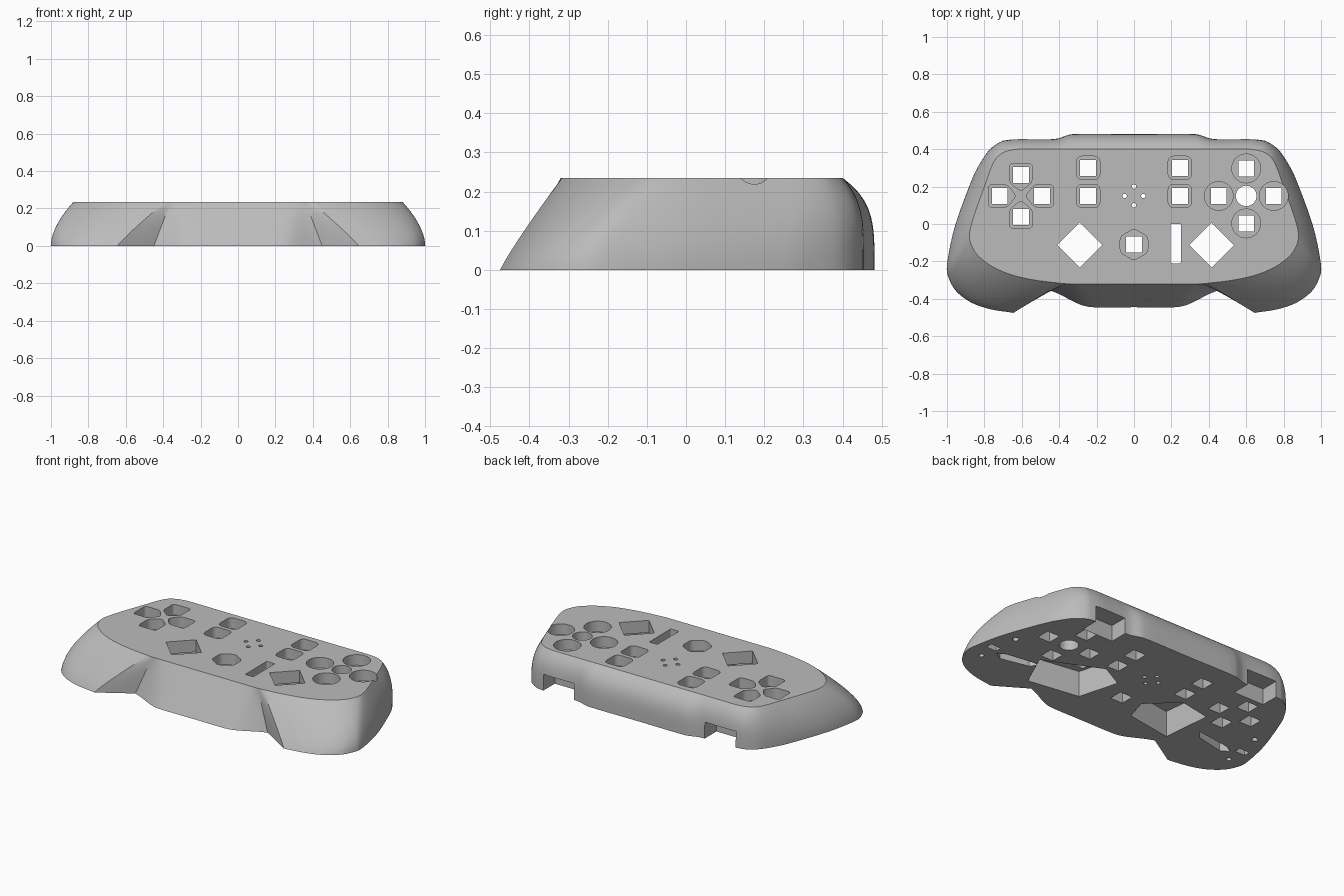
import bpy, bmesh, math
from mathutils import Vector

cube = bpy.data.objects.get("Cube")
if cube:
    bpy.data.objects.remove(cube, do_unlink=True)

HEIGHT = .235
grey = bpy.data.materials.new("shell_grey")
grey.use_nodes = True
colour = (.5, .5, .5, 1)
grey.diffuse_color = colour
grey.node_tree.nodes["Principled BSDF"].inputs["Base Color"].default_value = colour

# Half outline rows: base x, base y, rim x, rim y, wall curvature
belly = [(0, -.445, 0, -.32, 1), (.22, -.445, .24, -.32, 1), (.29, -.43, .3, -.32, 1),
         (.4, -.375, .34, -.32, 1), (.45, -.355, .36, -.32, 1)]
grip_edge = [(.45, -.355, .36, -.32, 1), (.645, -.475, .39, -.317, 1.1)]
side = [(.645, -.475, .39, -.317, 1.1), (.77, -.455, .53, -.3, 1.2),
        (.87, -.42, .66, -.27, 1.3), (.95, -.36, .77, -.22, 1.5),
        (.99, -.29, .85, -.15, 1.7), (1, -.22, .88, -.07, 1.8),
        (.96, -.02, .86, .03, 1.8), (.87, .23, .8, .2, 2),
        (.82, .33, .76, .31, 2.5), (.77, .4, .73, .36, 3), (.7, .445, .68, .39, 4),
        (.62, .455, .62, .4, 4), (.42, .455, .42, .4, 4), (.33, .48, .33, .4, 4),
        (0, .48, 0, .4, 4)]


def spline(rows, steps):
    """Smooth interpolation through every row, holding the end rows."""
    rows = [Vector(r) for r in rows]
    result = []
    for i in range(len(rows) - 1):
        a, b = rows[i], rows[i + 1]
        ta = (b - rows[i - 1]) / 2 if i else (b - a)
        tb = (rows[i + 2] - a) / 2 if i + 2 < len(rows) else (b - a)
        # limit the tangents so uneven spacing does not overshoot
        span = (b - a).length
        ta = ta * min(1, span / max(ta.length, .001))
        tb = tb * min(1, span / max(tb.length, .001))
        for k in range(steps):
            t = k / steps
            s = t * t * (3 - 2 * t)
            result.append(a * (1 - s) + b * s + ta * (t * (1 - t) ** 2) - tb * (t * t * (1 - t)))
    return result


# Shell: rings lofted from the flat base to the flat rim
half = spline(belly, 4) + spline(grip_edge, 4) + spline(side, 5) + [Vector(side[-1])]
bm = bmesh.new()
rings = []
LAYERS = 12
for layer in range(LAYERS + 1):
    h = layer / LAYERS
    points = []
    for bx, by, tx, ty, power in half:
        f = h ** power
        points.append((bx + (tx - bx) * f, by + (ty - by) * f, h * HEIGHT))
    points += [(-x, y, z) for x, y, z in reversed(points[1:-1])]
    rings.append([bm.verts.new(p) for p in points])
for low, high in zip(rings, rings[1:]):
    for i in range(len(low)):
        j = (i + 1) % len(low)
        bm.faces.new((low[i], low[j], high[j], high[i]))
bm.faces.new(rings[0][::-1])
bm.faces.new(rings[-1])
bmesh.ops.recalc_face_normals(bm, faces=bm.faces[:])
mesh = bpy.data.meshes.new("controller_shell")
bm.to_mesh(mesh)
bm.free()
shell = bpy.data.objects.new("controller_shell", mesh)
bpy.context.collection.objects.link(shell)
mesh.materials.append(grey)
bpy.context.view_layer.objects.active = shell
shell.select_set(True)


def cut(points, low, high, rounding=0):
    """Subtract a vertical prism, with optionally rounded corners."""
    b = bmesh.new()
    face = b.faces.new([b.verts.new((x, y, low)) for x, y in points])
    moved = bmesh.ops.extrude_face_region(b, geom=[face])["geom"]
    bmesh.ops.translate(b, vec=(0, 0, high - low),
                        verts=[v for v in moved if isinstance(v, bmesh.types.BMVert)])
    if rounding:
        upright = [e for e in b.edges if abs(e.verts[0].co.z - e.verts[1].co.z) > .001]
        bmesh.ops.bevel(b, geom=upright, offset=rounding, segments=4, profile=.5, affect="EDGES")
    bmesh.ops.recalc_face_normals(b, faces=b.faces[:])
    data = bpy.data.meshes.new("cutter")
    b.to_mesh(data)
    b.free()
    data.materials.append(grey)
    cutter = bpy.data.objects.new("cutter", data)
    bpy.context.collection.objects.link(cutter)
    cutter.hide_render = True
    mod = shell.modifiers.new("cut", "BOOLEAN")
    mod.operation, mod.solver, mod.object = "DIFFERENCE", "EXACT", cutter
    bpy.ops.object.modifier_apply(modifier=mod.name)
    bpy.data.objects.remove(cutter, do_unlink=True)


def rect(x, y, w, d):
    return [(x - w / 2, y - d / 2), (x + w / 2, y - d / 2),
            (x + w / 2, y + d / 2), (x - w / 2, y + d / 2)]


def ngon(x, y, r, n, turn=0):
    return [(x + r * math.cos(turn + i * math.tau / n), y + r * math.sin(turn + i * math.tau / n))
            for i in range(n)]


ABOVE, BELOW, FLOOR = .3, -.05, .17


def button(x, y, recess, rounding=0):
    """Key recess in the top with a square stem hole right through."""
    cut(recess, FLOOR, ABOVE, rounding)
    cut(rect(x, y, .085, .085), BELOW, FLOOR + .02)


# Direction pad: house-shaped recesses pointing to the middle; round action buttons
for i in range(4):
    c, s = round(math.cos(i * math.pi / 2)), round(math.sin(i * math.pi / 2))
    px, py = -.605 + .113 * c, .15 + .113 * s
    house = [(.06, -.06), (.06, .06), (-.04, .06), (-.088, 0), (-.04, -.06)]
    button(px, py, [(px + u * c - v * s, py + u * s + v * c) for u, v in house], .018)
    ax, ay = .6 + .147 * c, .15 + .147 * s
    button(ax, ay, ngon(ax, ay, .077, 32))
    # Indicator light holes
    cut(ngon(.05 * c, .15 + .05 * s, .012, 16), BELOW, ABOVE)
cut(ngon(.6, .15, .055, 32), BELOW, ABOVE)

# Menu buttons and centre button
for x in (-.245, .245):
    for y in (.15, .3):
        button(x, y, rect(x, y, .125, .125), .03)
button(0, -.11, ngon(0, -.11, .085, 6, math.pi / 6), .02)

# Diamond stick openings and the slider slot
for x in (-.29, .415):
    cut(ngon(x, -.113, .12, 4), BELOW, ABOVE)
cut(rect(.223, -.105, .055, .21), BELOW, ABOVE, .006)

# Underside stick housings
cut([(-.5, .03), (-.3, .07), (-.13, -.09), (-.17, -.23), (-.47, -.28)], BELOW, .16)
cut([(.52, -.3), (.62, -.08), (.27, .08), (.12, 0), (.19, -.25)], BELOW, .16)

# Underside grip pockets, screw holes and rear trigger notches
for m in (-1, 1):
    cut([(m * x, y) for x, y in ((.58, -.12), (.62, -.17), (.8, -.21), (.85, -.18), (.8, -.15))],
        BELOW, .08)
    cut(rect(m * .905, -.14, .07, .04), BELOW, .06)
    cut(ngon(m * .9, -.25, .015, 16), BELOW, .06)
    cut(ngon(m * .87, .01, .018, 16), BELOW, .08)
    cut(rect(m * .55, .45, .21, .22), BELOW, .1)

bpy.ops.object.shade_smooth_by_angle(angle=math.radians(30))
